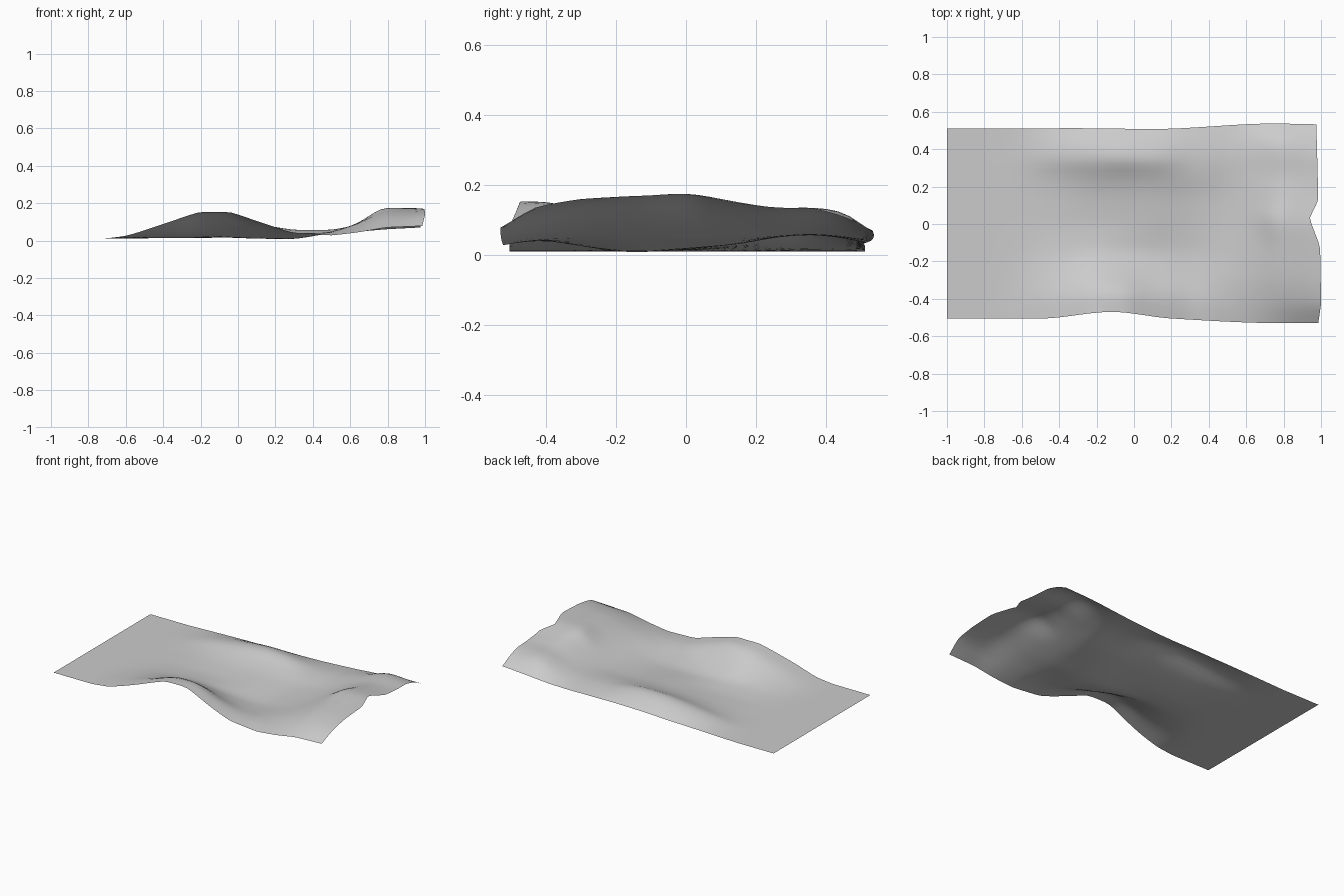
import bpy, bmesh

if "Cube" in bpy.data.objects:
    bpy.data.objects.remove(bpy.data.objects["Cube"])

# Rumpled cloth sheet: coarse height grid, interpolated
XS = [-.72, -.6, -.4, -.2, -.05, .1, .3, .5, .65, .8, 1]
YS = [-.5, -.4, -.28, -.15, 0, .15, .25, .34, .42, .5]
H = [  # heights in hundredths, one row per x station
    [1] * 10,
    [2.4, 2.4, 1.8, 1.2, 1, 1, 1.3, 1.8, 1.7, 1.4],
    [8.8, 8.5, 5.5, 2.5, 1.3, 1.8, 3, 5.5, 4.5, 2],
    [15.3, 15, 9, 2.6, 1.3, 2.5, 5, 8.5, 7, 2.5],
    [15.3, 15.3, 7, 1.5, 1.6, 3.2, 5.8, 10, 8, 3],
    [10.5, 10, 4, .8, 2.2, 3.8, 6.2, 9.5, 7, 3.2],
    [4, 4, 2, .6, 1.6, 3, 5, 5.8, 5, 3.5],
    [2.8, 4.2, 4.8, 4.2, 4, 4.3, 5.2, 5.8, 5.2, 4],
    [4.5, 7.2, 9.2, 9.8, 9.5, 9, 8.6, 8.8, 8, 4.8],
    [7, 12, 15, 16.5, 17.8, 15, 13.3, 13.8, 12.8, 6],
    [7.8, 13.8, 16, 16.8, 17.3, 14.5, 13.5, 13.2, 11, 7],
]


def smooth(ts, vs, t, linear=0.0):
    """Monotone cubic interpolation, mixed with straight segments."""
    n = len(ts)
    t = max(t, ts[0])
    d = [(vs[k + 1] - vs[k]) / (ts[k + 1] - ts[k]) for k in range(n - 1)]

    def slope(k):
        if k == 0 or k == n - 1:
            return d[0] if k == 0 else d[-1]
        a, b = d[k - 1], d[k]
        return 0 if a * b <= 0 else 2 * a * b / (a + b)
    i = 0
    while i < n - 2 and t > ts[i + 1]:
        i += 1
    h = ts[i + 1] - ts[i]
    u = (t - ts[i]) / h
    cubic = ((2*u**3 - 3*u*u + 1) * vs[i] + (u**3 - 2*u*u + u) * h * slope(i)
             + (3*u*u - 2*u**3) * vs[i + 1] + (u**3 - u*u) * h * slope(i + 1))
    return cubic * (1 - linear) + linear * (vs[i] + u * (vs[i + 1] - vs[i]))


def front_edge(x):
    return smooth([-1, -.5, -.12, .2, .8, 1], [-.505, -.505, -.47, -.505, -.53, -.53], x)


def back_edge(x):
    return smooth([-1, -.3, .1, .75, 1], [.51, .512, .508, .537, .533], x)


def right_edge(y):
    return smooth([-.5, -.4, -.12, .03, .12, .5], [.985, 1, .995, .94, .985, .975], y, .7)


NX, NY = 56, 32
bm = bmesh.new()
grid = []
for i in range(NX + 1):
    x = -1 + 2 * i / NX
    col = [smooth(XS, [r[k] for r in H], x, .75) for k in range(len(YS))]
    row = []
    for j in range(NY + 1):
        y = -.5 + j / NY
        px = x + (right_edge(y) - 1) * max(0, (x - .6) / .4)
        py = y * (front_edge(x) / -.5 if y < 0 else back_edge(x) / .5)
        row.append(bm.verts.new((px, py, smooth(YS, col, y, .5) / 100)))
    grid.append(row)
for i in range(NX):
    for j in range(NY):
        f = bm.faces.new((grid[i][j], grid[i+1][j], grid[i+1][j+1], grid[i][j+1]))
        f.smooth = True
# Soften the creases of the interior
inner = [v for v in bm.verts if not v.is_boundary]
for _ in range(3):
    bmesh.ops.smooth_vert(bm, verts=inner, factor=.5, use_axis_z=True)

mesh = bpy.data.meshes.new("cloth_sheet")
bm.to_mesh(mesh)
bm.free()
sheet = bpy.data.objects.new("cloth_sheet", mesh)
bpy.context.collection.objects.link(sheet)

# Single light grey fabric
mat = bpy.data.materials.new("light_grey")
mat.diffuse_color = (.6, .6, .6, 1)
mat.use_nodes = True
mat.node_tree.nodes["Principled BSDF"].inputs["Base Color"].default_value = mat.diffuse_color
mesh.materials.append(mat)
